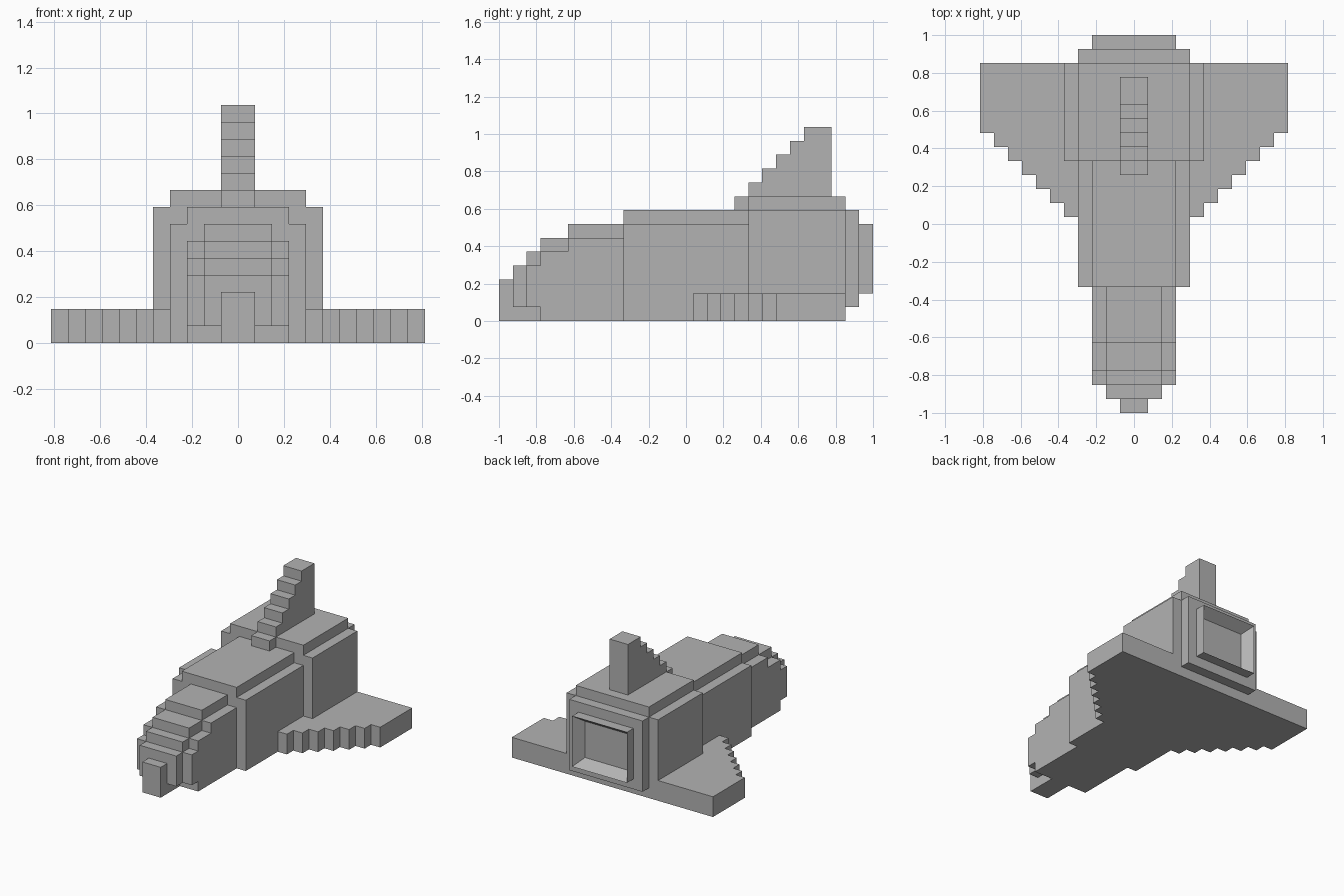
import bpy, bmesh
from mathutils import Vector

U = 2 / 27          # one block
LENGTH = 27         # blocks from nose to tail

if "Cube" in bpy.data.objects:
    bpy.data.objects.remove(bpy.data.objects["Cube"], do_unlink=True)

grey = bpy.data.materials.new("plain grey")
grey.use_nodes = True
colour = (0.45, 0.45, 0.45, 1)
grey.diffuse_color = colour
grey.node_tree.nodes["Principled BSDF"].inputs["Base Color"].default_value = colour


def stair(slices):
    """Stepped outline from stacked (inner, outer, low, high) slices."""
    points = []
    for inner, outer, low, high in slices:
        points += [(outer, low), (outer, high)]
    for inner, outer, low, high in reversed(slices):
        points += [(inner, high), (inner, low)]
    return list(dict.fromkeys(points))


def symmetric(slices):
    return stair([(-half, half, low, high) for half, low, high in slices])


def prism(name, outline, axis, start, end, recess=False):
    """Extrude an outline along an axis; block units, y counted from the nose."""
    def place(a, b, c):
        x, y, z = {"x": (c, a, b), "y": (a, c, b), "z": (a, b, c)}[axis]
        return Vector((x, y - LENGTH / 2, z)) * U

    bm = bmesh.new()
    face = bm.faces.new([bm.verts.new(place(a, b, start)) for a, b in outline])
    grown = bmesh.ops.extrude_face_region(bm, geom=[face], use_keep_orig=True)
    verts = [g for g in grown["geom"] if isinstance(g, bmesh.types.BMVert)]
    bmesh.ops.translate(bm, verts=verts, vec=place(0, 0, end) - place(0, 0, start))
    bmesh.ops.recalc_face_normals(bm, faces=bm.faces)
    if recess:
        rear = max(bm.faces, key=lambda f: f.calc_center_median().y)
        bmesh.ops.inset_individual(bm, faces=[rear], thickness=U)
        bmesh.ops.translate(bm, verts=rear.verts, vec=(0, -U, 0))
    mesh = bpy.data.meshes.new(name)
    bm.to_mesh(mesh)
    bm.free()
    mesh.materials.append(grey)
    obj = bpy.data.objects.new(name, mesh)
    bpy.context.collection.objects.link(obj)
    return obj


# Hull sections from nose to tail: (half width, bottom, top) slices
hull = [
    ("nose_tip", 0, 1, [(1, 0, 3)]),
    ("nose_front", 1, 2, [(1, 0, 1), (2, 1, 4)]),
    ("nose_rear", 2, 3, [(1, 0, 1), (3, 1, 4), (2, 4, 5)]),
    ("cockpit_front", 3, 5, [(3, 0, 5), (2, 5, 6)]),
    ("cockpit_rear", 5, 9, [(3, 0, 6), (2, 6, 7)]),
    ("cargo_body", 9, 18, [(4, 0, 7), (3, 7, 8)]),
    ("engine_body", 18, 25, [(5, 0, 8), (4, 8, 9)]),
    ("tail_plate", 25, 26, [(4, 1, 8)]),
]
for name, start, end, slices in hull:
    prism(name, symmetric(slices), "y", start, end)

# Recessed engine outlet
prism("engine_outlet", symmetric([(3, 2, 7)]), "y", 26, 27, recess=True)

# Stepped delta wings
steps = [(4 if y < 18 else 5, y - 9, y, y + 1) for y in range(14, 20)]
steps.append((5, 11, 20, 25))
wing = stair(steps)
prism("left_wing", wing, "z", 0, 2)
prism("right_wing", [(-x, y) for x, y in wing], "z", 0, 2)

# Stepped tail fin
fin = [(24, 8), (17, 8)]
for y in range(17, 23):
    fin += [(y, y - 8), (y + 1, y - 8)]
fin[-1] = (24, 14)
prism("tail_fin", fin, "x", -1, 1)
